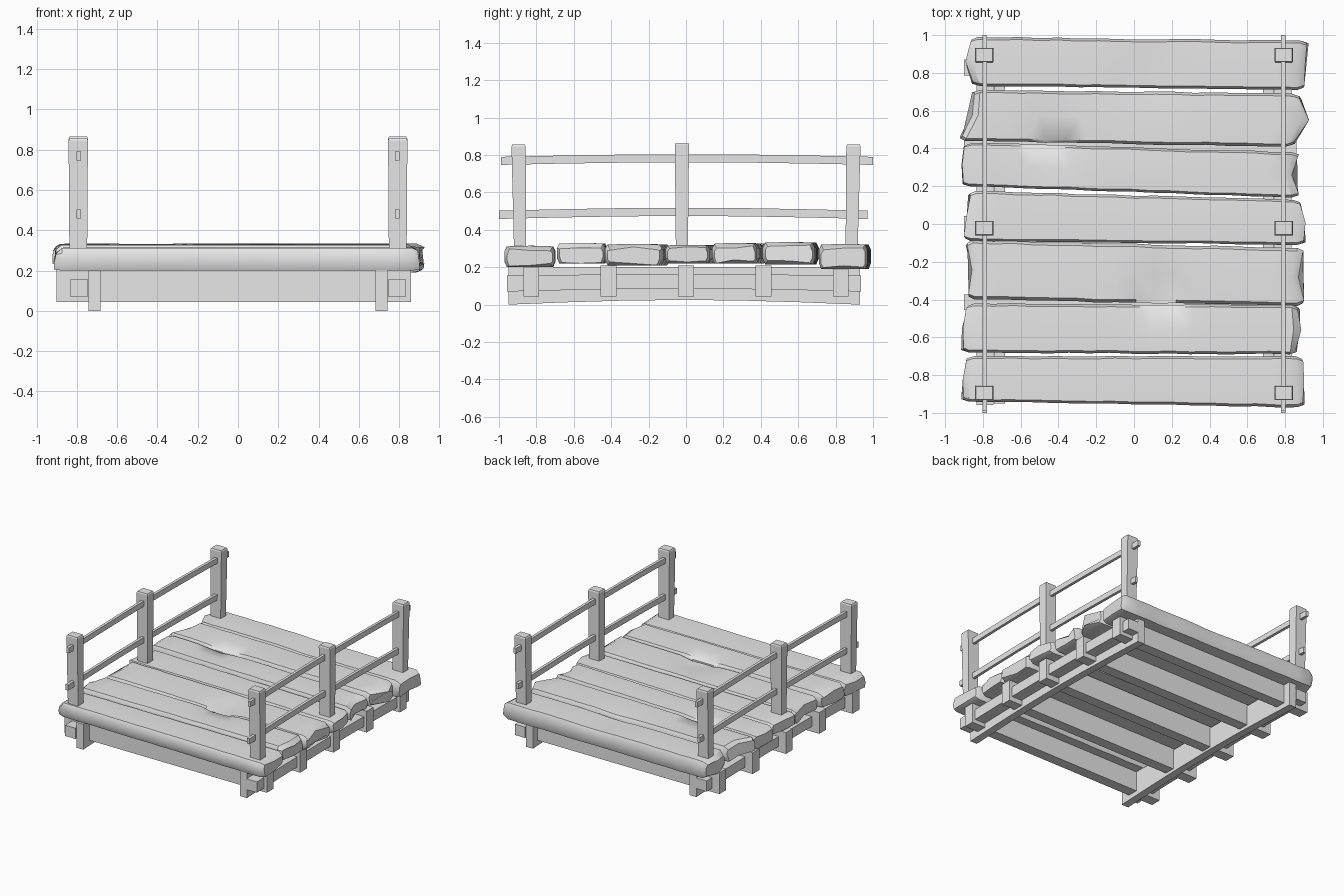
import bpy
import bmesh
import math
import random

random.seed(4)
cube = bpy.data.objects.get("Cube")
if cube:
    bpy.data.objects.remove(cube, do_unlink=True)

wood = bpy.data.materials.new("grey wood")
wood.use_nodes = True
wood.diffuse_color = (0.8, 0.8, 0.8, 1)
wood.node_tree.nodes["Principled BSDF"].inputs["Base Color"].default_value = (0.8, 0.8, 0.8, 1)


def loft(name, loops, smooth=False):
    """Skin matching closed loops of points and cap both ends."""
    bm = bmesh.new()
    rings = [[bm.verts.new(p) for p in loop] for loop in loops]
    for a, b in zip(rings, rings[1:]):
        for i in range(len(a)):
            j = (i + 1) % len(a)
            bm.faces.new((a[i], a[j], b[j], b[i]))
    bm.faces.new(rings[0])
    bm.faces.new(rings[-1])
    bmesh.ops.recalc_face_normals(bm, faces=bm.faces)
    mesh = bpy.data.meshes.new(name)
    bm.to_mesh(mesh)
    bm.free()
    mesh.materials.append(wood)
    obj = bpy.data.objects.new(name, mesh)
    bpy.context.collection.objects.link(obj)
    if smooth:
        bpy.ops.object.select_all(action="DESELECT")
        obj.select_set(True)
        bpy.context.view_layer.objects.active = obj
        bpy.ops.object.shade_smooth_by_angle(angle=math.radians(35))
    return obj


def long_bar(name, x, width, y0, y1, z0, z1, bow_low=0.0, bow_high=0.0, steps=6):
    """Bar along y whose lower and upper edges rise towards the middle."""
    loops = []
    for k in range(steps + 1):
        t = k / steps
        y = y0 + (y1 - y0) * t
        arch = math.sin(math.pi * t)
        low, high = z0 + bow_low * arch, z1 + bow_high * arch
        a, b = x - width / 2, x + width / 2
        loops.append([(a, y, low), (b, y, low), (b, y, high), (a, y, high)])
    return loft(name, loops)


def rect(x, y, z, w, d):
    return [(x + sx * w / 2, y + sy * d / 2, z)
            for sx, sy in ((-1, -1), (1, -1), (1, 1), (-1, 1))]


# Cross joists under the deck
for i in range(5):
    y = (i - 2) * 0.414
    loft(f"joist_{i + 1}", [[(x, y - 0.042, 0.043), (x, y + 0.042, 0.043),
                            (x, y + 0.042, 0.21), (x, y - 0.042, 0.21)]
                           for x in (-0.9, 0.86)])

# Side beams, posts and rails on both sides
for side, s in (("left", 1), ("right", -1)):
    long_bar(f"{side}_inner_beam", s * 0.712, 0.06, -0.95, 0.93, 0, 0.2, bow_low=0.025)
    long_bar(f"{side}_outer_beam", s * 0.79, 0.09, -0.957, 0.936, 0.07, 0.155, 0.015, 0.008)
    long_bar(f"{side}_upper_rail", s * 0.79, 0.022, -0.99, 1.0, 0.747, 0.79, 0.014, 0.014)
    long_bar(f"{side}_lower_rail", s * 0.79, 0.022, -1.0, 0.97, 0.458, 0.502, 0.016, 0.016)
    for part, low_y, top_y, top in (("front", -0.887, -0.895, 0.855),
                                    ("middle", -0.022, -0.022, 0.865),
                                    ("back", 0.885, 0.895, 0.855)):
        loft(f"{side}_{part}_post", [rect(s * 0.793, low_y, 0.27, 0.088, 0.064),
                                     rect(s * 0.793, top_y, top - 0.01, 0.096, 0.076),
                                     rect(s * 0.793, top_y, top, 0.086, 0.068)])

# Cross-section of a worn plank: u across the width, v up the thickness
SECTION = [(0.05, 0), (0.5, 0), (0.95, 0), (1, 0.25), (1, 0.75),
           (0.95, 0.97), (0.5, 1), (0.05, 0.97), (0, 0.75), (0, 0.25)]

# Each plank: front/back y at the right end, front/back y at the left end,
# ragged x of either end at front, middle and back, bottom and top height
PLANKS = [
    ((-0.94, -0.7), (-0.97, -0.7), (-0.91, -0.9, -0.88), (0.9, 0.9, 0.89), (0.2, 0.315)),
    ((-0.68, -0.42), (-0.69, -0.43), (-0.91, -0.91, -0.88), (0.86, 0.88, 0.87), (0.22, 0.33)),
    ((-0.4, -0.085), (-0.434, -0.127), (-0.88, -0.86, -0.89), (0.9, 0.87, 0.9), (0.21, 0.325)),
    ((-0.09, 0.175), (-0.11, 0.127), (-0.9, -0.88, -0.87), (0.9, 0.91, 0.88), (0.22, 0.32)),
    ((0.2, 0.43), (0.14, 0.38), (-0.91, -0.91, -0.89), (0.87, 0.84, 0.87), (0.22, 0.33)),
    ((0.44, 0.71), (0.41, 0.69), (-0.93, -0.86, -0.85), (0.84, 0.92, 0.87), (0.215, 0.335)),
    ((0.73, 0.99), (0.71, 0.97), (-0.85, -0.89, -0.86), (0.9, 0.9, 0.92), (0.19, 0.325)),
]
# Worn hollows in the top: x, y, depth, radius
DENTS = [(0.14, -0.37, 0.05, 0.09), (0.1, 0.82, 0.015, 0.16), (-0.45, 0.45, 0.02, 0.12)]


def ragged(edge, u):
    """Interpolate an end's front, middle and back x positions."""
    f, m, b = edge
    return f + (m - f) * u * 2 if u < 0.5 else m + (b - m) * (u - 0.5) * 2


STEPS = 16
for n, (yr, yl, x_right, x_left, (z0, z1)) in enumerate(PLANKS):
    loops = []
    for k in range(-1, STEPS + 2):
        cap = k < 0 or k > STEPS              # narrowed, chipped tip sections
        t = min(max(k / STEPS, 0), 1)
        f = yr[0] + (yl[0] - yr[0]) * t
        b = yr[1] + (yl[1] - yr[1]) * t
        if 0 < k < STEPS:
            f += random.uniform(-0.003, 0.003)
            b += random.uniform(-0.003, 0.003)
        loop = []
        for u, v in SECTION:
            if cap:
                u, v = 0.5 + (u - 0.5) * 0.9, 0.45 + (v - 0.5) * 0.72
            inset = 0.0 if cap else 0.035
            xa, xb = ragged(x_right, u) + inset, ragged(x_left, u) - inset
            x, y = xa + (xb - xa) * t, f + (b - f) * u
            z = z0 + (z1 - z0) * v
            if v > 0.9:
                for dx, dy, depth, radius in DENTS:
                    d2 = ((x - dx) ** 2 + (y - dy) ** 2) / radius ** 2
                    z -= depth * math.exp(-d2)
            if cap:
                z += random.uniform(-0.01, 0.01)
                x += random.uniform(-0.008, 0.008)
            loop.append((x, y, z))
        loops.append(loop)
    loft(f"deck_plank_{n + 1}", loops, smooth=True)
